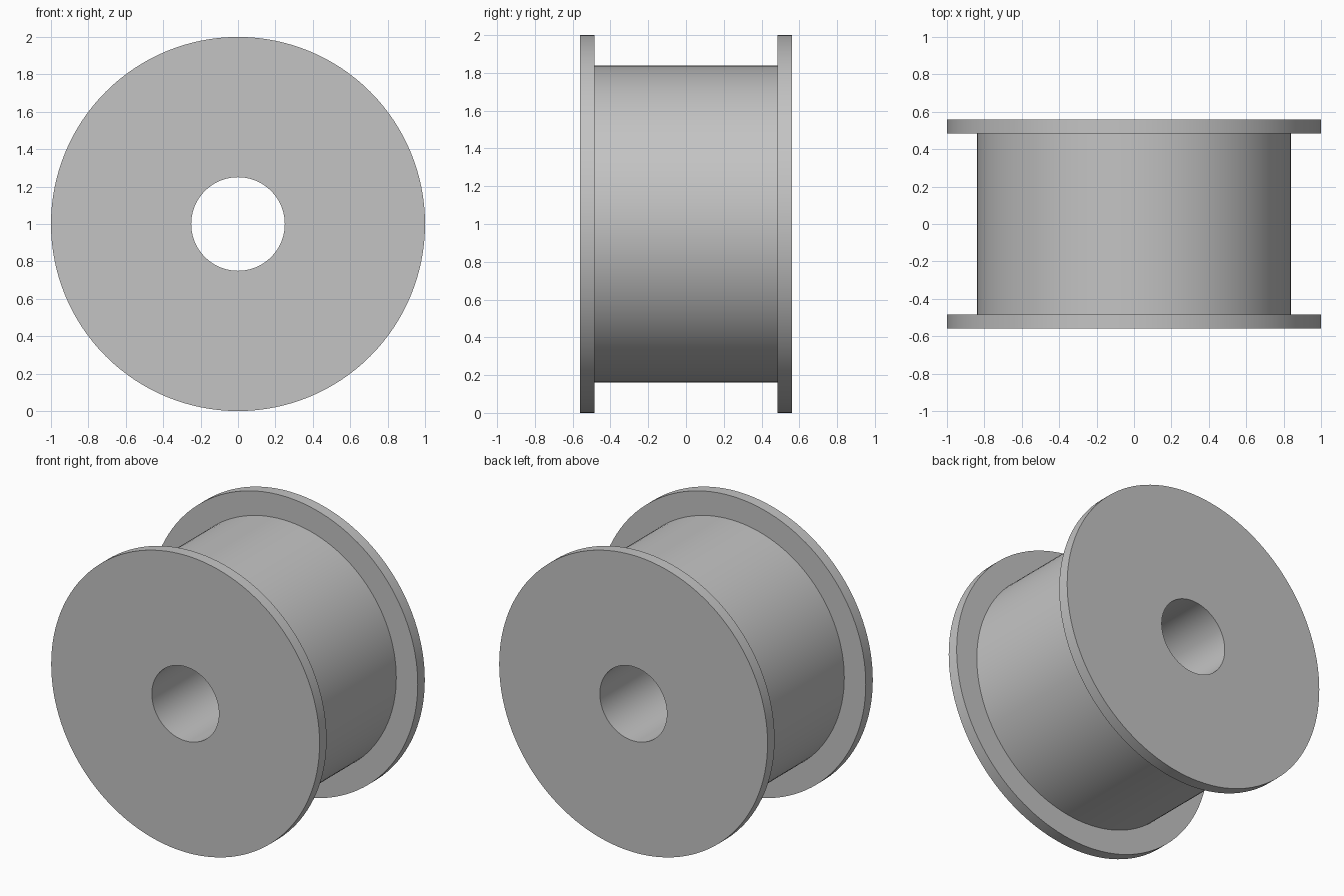
import bpy, bmesh, math

if "Cube" in bpy.data.objects:
    bpy.data.objects.remove(bpy.data.objects["Cube"])

SEGMENTS = 128
CENTRE_Z = 1.0

# Closed cross-section of the spool as (radius, y): bore, flanges, drum
PROFILE = [
    (0.25, -0.56), (1.0, -0.56), (1.0, -0.485), (0.84, -0.485),
    (0.84, 0.485), (1.0, 0.485), (1.0, 0.56), (0.25, 0.56),
]

grey = bpy.data.materials.new("plain_grey")
grey.diffuse_color = (0.55, 0.55, 0.55, 1.0)
grey.use_nodes = True
grey.node_tree.nodes["Principled BSDF"].inputs["Base Color"].default_value = grey.diffuse_color


def revolve(name, profile, material):
    """Turn a closed cross-section around the y axis."""
    bm = bmesh.new()
    rings = []
    for i in range(SEGMENTS):
        a = 2 * math.pi * i / SEGMENTS
        rings.append([bm.verts.new((r * math.sin(a), y, CENTRE_Z + r * math.cos(a)))
                      for r, y in profile])
    n = len(profile)
    for i in range(SEGMENTS):
        here, after = rings[i], rings[(i + 1) % SEGMENTS]
        for j in range(n):
            k = (j + 1) % n
            bm.faces.new((here[j], here[k], after[k], after[j]))
    bmesh.ops.recalc_face_normals(bm, faces=bm.faces)
    mesh = bpy.data.meshes.new(name)
    bm.to_mesh(mesh)
    bm.free()
    mesh.materials.append(material)
    obj = bpy.data.objects.new(name, mesh)
    bpy.context.collection.objects.link(obj)
    return obj


# Flanged roller with a through bore
roller = revolve("flanged_roller", PROFILE, grey)
bpy.context.view_layer.objects.active = roller
roller.select_set(True)
bpy.ops.object.shade_smooth_by_angle(angle=math.radians(30))
